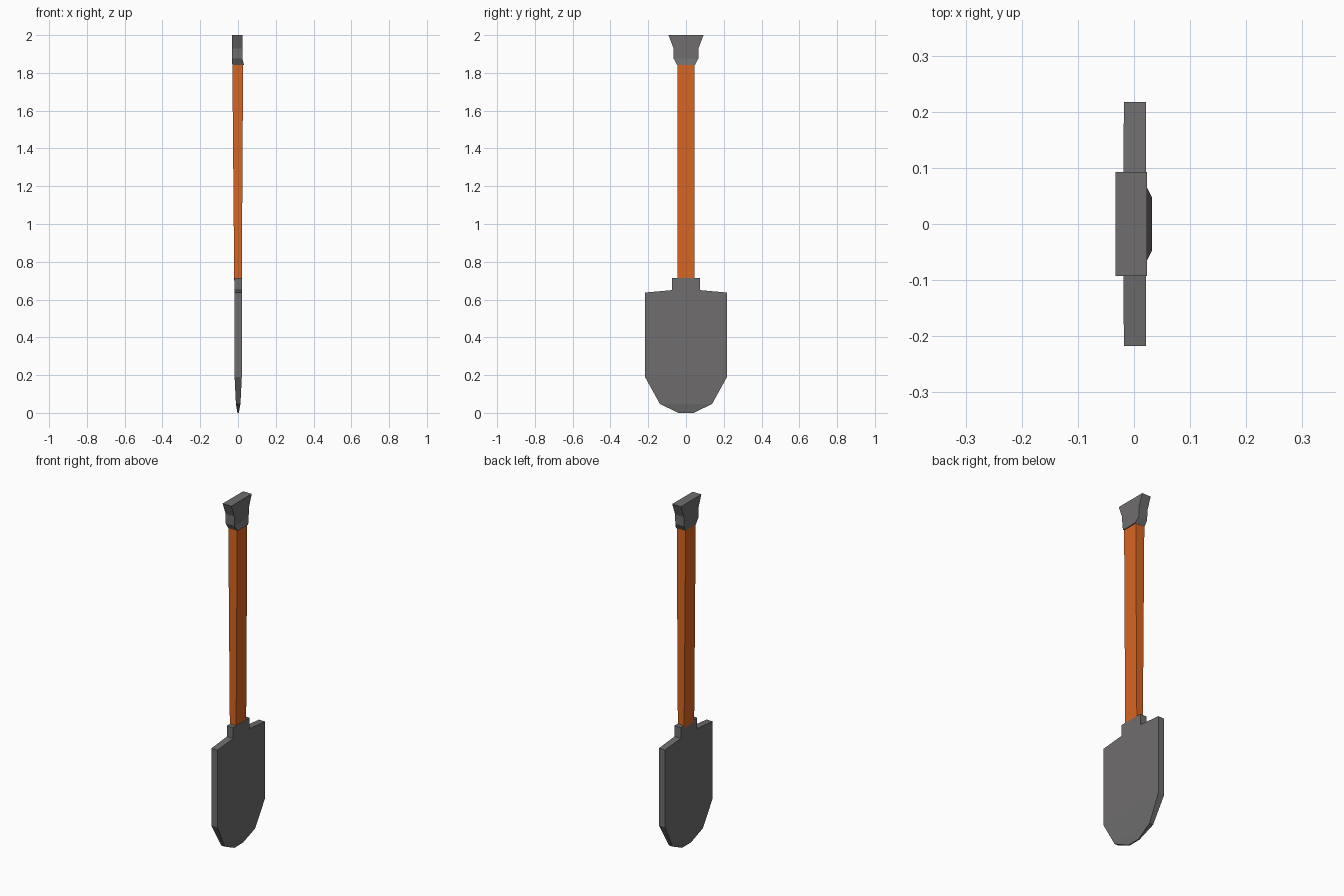
import bpy
import bmesh

if "Cube" in bpy.data.objects:
    bpy.data.objects.remove(bpy.data.objects["Cube"])


def material(name, color):
    mat = bpy.data.materials.new(name)
    mat.diffuse_color = color
    mat.use_nodes = True
    mat.node_tree.nodes["Principled BSDF"].inputs["Base Color"].default_value = mat.diffuse_color
    return mat


def loft(name, rings, mat):
    """Closed solid through rectangular rings: (z, x_min, x_max, y_half)."""
    bm = bmesh.new()
    loops = []
    for z, x0, x1, y in rings:
        corners = [(x0, -y), (x1, -y), (x1, y), (x0, y)]
        loops.append([bm.verts.new((cx, cy, z)) for cx, cy in corners])
    bm.faces.new(loops[0][::-1])
    bm.faces.new(loops[-1])
    for low, high in zip(loops, loops[1:]):
        for i in range(4):
            j = (i + 1) % 4
            bm.faces.new((low[i], low[j], high[j], high[i]))
    bmesh.ops.recalc_face_normals(bm, faces=bm.faces)
    mesh = bpy.data.meshes.new(name)
    bm.to_mesh(mesh)
    bm.free()
    mesh.materials.append(mat)
    obj = bpy.data.objects.new(name, mesh)
    bpy.context.collection.objects.link(obj)
    return obj


steel = material("dark_grey", (0.16, 0.155, 0.157, 1))
orange = material("orange", (0.69, 0.13, 0.015, 1))

# Blade: thin tip, full-width body, sloped shoulders and socket
loft("blade", [
    (0.0, -0.003, 0.004, 0.04),
    (0.047, -0.011, 0.013, 0.138),
    (0.19, -0.018, 0.02, 0.217),
    (0.637, -0.018, 0.021, 0.217),
    (0.65, -0.019, 0.021, 0.075),
    (0.713, -0.019, 0.021, 0.075),
], steel)

# Shaft, widening slightly towards the grip
loft("shaft", [
    (0.70, -0.02, 0.02, 0.046),
    (1.85, -0.03, 0.027, 0.046),
], orange)

# Flared end grip with a stepped collar
loft("grip", [
    (1.842, -0.03, 0.032, 0.047),
    (1.875, -0.033, 0.023, 0.065),
    (1.93, -0.033, 0.023, 0.066),
    (2.0, -0.033, 0.023, 0.093),
], steel)
